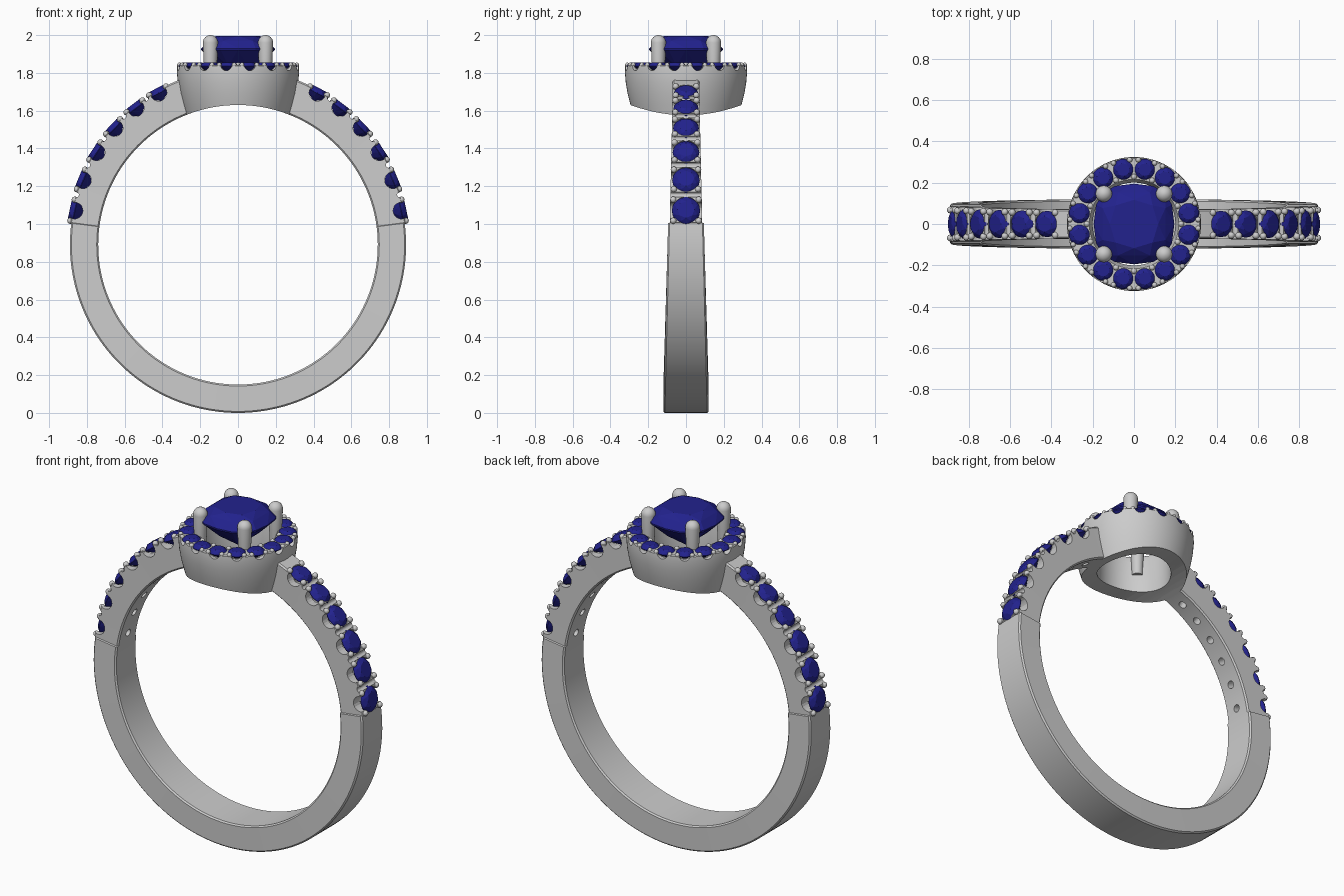
import bpy, bmesh
from math import sin, cos, pi, radians, copysign
from mathutils import Matrix, Vector

if "Cube" in bpy.data.objects:
    bpy.data.objects.remove(bpy.data.objects["Cube"])


def material(name, rgb, rough):
    m = bpy.data.materials.new(name)
    m.use_nodes = True
    m.diffuse_color = (*rgb, 1)
    shader = m.node_tree.nodes["Principled BSDF"]
    shader.inputs["Base Color"].default_value = (*rgb, 1)
    shader.inputs["Roughness"].default_value = rough
    return m


METAL = material("silver metal", (0.6, 0.6, 0.6), 0.4)
BLUE = material("deep blue gem", (0.016, 0.016, 0.27), 0.3)
CENTER = Vector((0, 0, 0.89))   # finger hole centre
R_IN = 0.74


def finish(name, bm, mat, smooth=True):
    bmesh.ops.recalc_face_normals(bm, faces=bm.faces)
    me = bpy.data.meshes.new(name)
    bm.to_mesh(me)
    bm.free()
    ob = bpy.data.objects.new(name, me)
    bpy.context.collection.objects.link(ob)
    me.materials.append(mat)
    if smooth:
        smooth_edges(ob)
    return ob


def activate(ob):
    bpy.ops.object.select_all(action='DESELECT')
    ob.select_set(True)
    bpy.context.view_layer.objects.active = ob


def smooth_edges(ob):
    activate(ob)
    bpy.ops.object.shade_smooth_by_angle(angle=radians(35))


def carve(ob, bm):
    """Subtract the cutter mesh from the object."""
    cutter = finish("cutter", bm, METAL, False)
    cutter.hide_render = True
    activate(ob)
    mod = ob.modifiers.new("carve", 'BOOLEAN')
    mod.operation, mod.solver, mod.object = 'DIFFERENCE', 'EXACT', cutter
    mod.use_self = True
    bpy.ops.object.modifier_apply(modifier=mod.name)
    bpy.data.objects.remove(cutter)
    smooth_edges(ob)


def skin(bm, rings, closed):
    """Bridge equal rings of points; cap the ends unless closed."""
    vs = [[bm.verts.new(p) for p in ring] for ring in rings]
    n = len(vs[0])
    for i in range(len(vs) if closed else len(vs) - 1):
        a, b = vs[i], vs[(i + 1) % len(vs)]
        for j in range(n):
            k = (j + 1) % n
            bm.faces.new((a[j], a[k], b[k], b[j]))
    if not closed:
        bm.faces.new(vs[0])
        bm.faces.new(vs[-1])


def circle(r, z, n, m):
    return [m @ Vector((r * cos(2 * pi * i / n), r * sin(2 * pi * i / n), z)) for i in range(n)]


def lathe(bm, profile, m=Matrix(), n=24, closed=False):
    skin(bm, [circle(r, z, n, m) for r, z in profile], closed)


def ball(bm, p, r):
    bmesh.ops.create_icosphere(bm, subdivisions=2, radius=r, matrix=Matrix.Translation(p))


def frame(origin, z_axis, y_axis):
    """Matrix with the given origin and local z and y axes."""
    z, y = Vector(z_axis), Vector(y_axis)
    m = Matrix((y.cross(z), y, z)).transposed().to_4x4()
    m.translation = origin
    return m


def gem(bm, m, r, up, down, power=2.0):
    """Faceted stone: table, crown, girdle and point."""
    def ring(n, scale, z, turn):
        for i in range(n):
            a = 2 * pi * (i + turn) / n
            x, y = (copysign(abs(f) ** (2 / power), f) for f in (cos(a), sin(a)))
            yield m @ Vector((r * scale * x, r * scale * y, z))
    pts = [*ring(8, 0.6, up, 0), *ring(8, 0.83, up * 0.6, 0.5), *ring(16, 1, 0, 0),
           *ring(16, 1, -up * 0.12, 0), *ring(8, 0.55, -down * 0.55, 0.5), m @ Vector((0, 0, -down))]
    bmesh.ops.convex_hull(bm, input=[bm.verts.new(p) for p in pts])


# ---- band: tapered section swept around the finger ----
START, END = 7.5, 71


def radius_out(deg):
    return 0.89 if deg < START else 0.897 + 0.03 * (deg - START) / (END - START)


def half_width(deg):
    z = CENTER.z + 0.89 * sin(radians(deg))
    return 0.12 - 0.025 * z if deg < START else 0.107 - 0.021 * z


def section(deg, side):
    e = deg if side > 0 else 180 - deg
    d = Vector((cos(radians(e)), 0, sin(radians(e))))
    ro, w, c = radius_out(deg), half_width(deg), 0.008
    outline = [(R_IN, w - c), (R_IN + c, w), (ro - c, w), (ro, w - c)]
    outline += [(r, -y) for r, y in reversed(outline)]
    return [CENTER + d * r + Vector((0, y, 0)) for r, y in outline]


steps = [END - i * (END - START - 0.1) / 24 for i in range(25)]
steps += [START - 0.1 - i * (90 + START - 0.1) / 42 for i in range(43)]
bm = bmesh.new()
skin(bm, [section(a, 1) for a in steps] + [section(a, -1) for a in reversed(steps[:-1])], False)
band = finish("band", bm, METAL)

# ---- side stones with seats, drill holes, scallops and grooves ----
ANGLES = [11.8, 22.6, 33.2, 43.4, 53.2, 62.4]
cut, stones, beads = bmesh.new(), bmesh.new(), bmesh.new()


def spoke(deg, side, r, y=0):
    e = radians(deg if side > 0 else 180 - deg)
    d = Vector((cos(e), 0, sin(e)))
    return frame(CENTER + d * r + Vector((0, y, 0)), d, (0, 1, 0))


def cross_cut(deg, side, r, size):
    p = spoke(deg, side, r).translation
    lathe(cut, [(size, -0.2), (size, 0.2)], frame(p, (0, 1, 0), (0, 0, 1)), 20)


for side in (1, -1):
    for i, a in enumerate(ANGLES):
        r = 0.075 - 0.0022 * i
        ro = radius_out(a)
        m = spoke(a, side, ro - 0.015)
        gem(stones, m, r, 0.026, 0.05)
        lathe(cut, [(0.021, -0.25), (0.021, -0.05), (r * 0.95, -0.008), (r * 0.95, 0.1)], m)
        cross_cut(a, side, ro - 0.015, 0.044)
        off = 3.65 - 0.1 * i
        for s in (1, -1):
            for y in (1, -1):
                w = half_width(a) - 0.017
                ball(beads, spoke(a + s * off, side, ro - 0.002, y * w).translation, 0.017)
    for a, b in zip(ANGLES, ANGLES[1:]):
        mid = (a + b) / 2
        cross_cut(mid, side, radius_out(mid) - 0.004, 0.015)
carve(band, cut)
finish("side_stones", stones, BLUE, False)
finish("side_prong_tips", beads, METAL)

# ---- halo cup: hollow turned ring, trimmed by the finger hole ----
TOP = 1.842
bm = bmesh.new()
lathe(bm, [(0.2, 1.5), (0.262, 1.5), (0.277, 1.57), (0.294, 1.63), (0.309, 1.69), (0.319, 1.75),
           (0.324, 1.81), (0.322, TOP - 0.006), (0.316, TOP), (0.216, TOP), (0.2, 1.8)],
      n=96, closed=True)
cup = finish("halo_cup", bm, METAL)

cut, stones, beads = bmesh.new(), bmesh.new(), bmesh.new()
lathe(cut, [(R_IN, -0.5), (R_IN, 0.5)], frame(CENTER, (0, 1, 0), (0, 0, 1)), 128)
COUNT = 16
for i in range(COUNT):
    a = 2 * pi * (i + 0.5) / COUNT
    d = Vector((cos(a), sin(a), 0))
    m = frame(d * 0.268 + Vector((0, 0, TOP - 0.006)), (0, 0, 1), (-sin(a), cos(a), 0))
    gem(stones, m, 0.052, 0.02, 0.035)
    lathe(cut, [(0.012, -0.035), (0.048, -0.008), (0.048, 0.05)], m)
    scallop = frame(d * 0.27 + Vector((0, 0, TOP)), d, (0, 0, 1))
    lathe(cut, [(0.03, 0), (0.03, 0.1)], scallop, 16)
    # bead tips between neighbouring stones, outside and inside
    for turn, r, size in ((0.33, 0.311, 0.013), (-0.33, 0.311, 0.013), (0.5, 0.228, 0.014)):
        b = a + 2 * pi * turn / COUNT
        ball(beads, (r * cos(b), r * sin(b), TOP), size)
carve(cup, cut)
finish("halo_stones", stones, BLUE, False)
finish("halo_bead_tips", beads, METAL)

# ---- centre stone and its four prongs ----
bm = bmesh.new()
gem(bm, Matrix.Translation((0, 0, 1.93)), 0.195, 0.066, 0.17, 2.6)
finish("center_stone", bm, BLUE, False)

bm = bmesh.new()
dome = [(0.04 * cos(t * pi / 12), 1.96 + 0.04 * sin(t * pi / 12)) for t in range(6)]
for x in (-0.146, 0.146):
    for y in (-0.146, 0.146):
        lathe(bm, [(0.03, 1.72), (0.035, 1.84)] + dome + [(0.003, 2.0)],
              Matrix.Translation((x, y, 0)), 20)
finish("center_prongs", bm, METAL)
